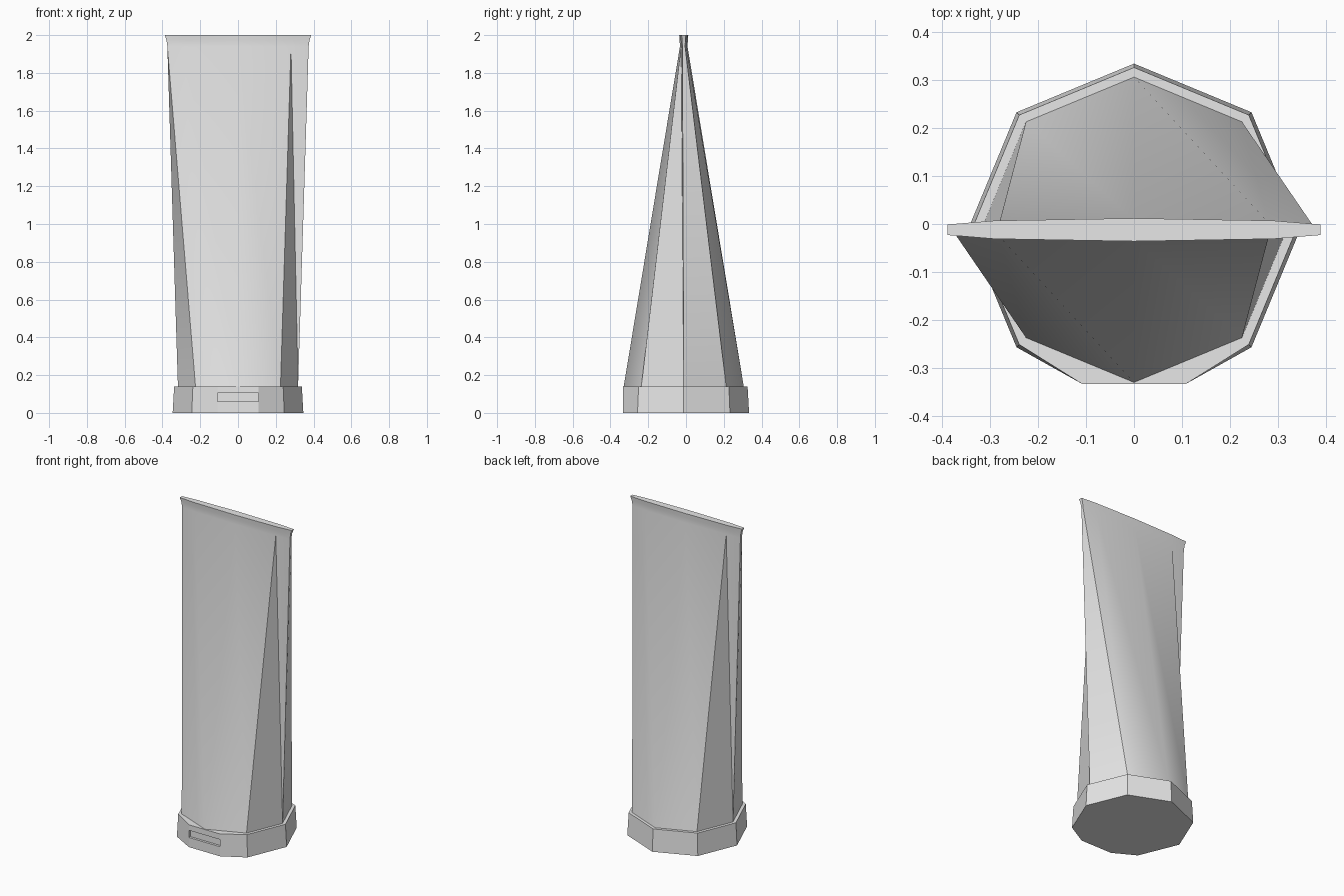
import bpy, bmesh, math

if "Cube" in bpy.data.objects:
    bpy.data.objects.remove(bpy.data.objects["Cube"], do_unlink=True)

CY = -0.012  # depth of the tube axis
FRONT = -0.333

grey = bpy.data.materials.new("plain_grey")
grey.use_nodes = True
grey.diffuse_color = (0.8, 0.8, 0.8, 1)
grey.node_tree.nodes["Principled BSDF"].inputs["Base Color"].default_value = (0.8, 0.8, 0.8, 1)


def finish(bm, name, angle):
    """Turn a bmesh into a named, shaded object."""
    bmesh.ops.remove_doubles(bm, verts=bm.verts, dist=0.0005)
    bmesh.ops.recalc_face_normals(bm, faces=bm.faces)
    mesh = bpy.data.meshes.new(name)
    bm.to_mesh(mesh)
    bm.free()
    mesh.materials.append(grey)
    obj = bpy.data.objects.new(name, mesh)
    bpy.context.collection.objects.link(obj)
    bpy.ops.object.select_all(action='DESELECT')
    obj.select_set(True)
    bpy.context.view_layer.objects.active = obj
    if angle:
        bpy.ops.object.shade_smooth_by_angle(angle=math.radians(angle))
    return obj


def octagon(radius):
    return [(radius * math.cos(i * math.pi / 4), CY + radius * math.sin(i * math.pi / 4))
            for i in range(8)]


def add_ring(bm, points, z):
    return [bm.verts.new((x, y, z)) for x, y in points]


# Screw-on cap: tapered octagon with its front corner cut flat
def cap_outline(radius):
    pts = octagon(radius)
    return pts[:6] + [(-0.108, FRONT), (0.108, FRONT)] + pts[7:]


bm = bmesh.new()
low = add_ring(bm, cap_outline(0.346), 0)
high = add_ring(bm, cap_outline(0.338), 0.14)
count = len(low)
sides = []
for i in range(count):
    j = (i + 1) % count
    sides.append(bm.faces.new((low[i], low[j], high[j], high[i])))
bm.faces.new(low[::-1])
bm.faces.new(high)

# Shallow slot in the flat front of the cap
slot = sides[6]
bmesh.ops.inset_individual(bm, faces=[slot], thickness=0.003)
for v in slot.verts:
    v.co.z = 0.06 if v.co.z < 0.07 else 0.105
pocket = bmesh.ops.extrude_discrete_faces(bm, faces=[slot])["faces"][0]
bmesh.ops.translate(bm, verts=pocket.verts, vec=(0, 0.015, 0))
finish(bm, "cap", 0)


# Squeezed tube: octagonal foot drawn up to a flat, slightly flared crimp
def crimp_outline(half_width, end, shoulder, middle):
    """Flat lens with squared ends, listed anticlockwise from the right end."""
    inner = half_width * 0.75
    half = [(half_width, -end), (half_width, end), (inner, shoulder),
            (0, middle), (-inner, shoulder)]
    return [(x, CY + y) for x, y in half] + [(-x, CY - y) for x, y in half]


foot = octagon(0.318)
foot = foot[:1] + foot[:5] + foot[4:]  # double the two end corners
bm = bmesh.new()
rings = [add_ring(bm, foot, 0.139),
         add_ring(bm, crimp_outline(0.374, 0.007, 0.014, 0.020), 1.94),
         add_ring(bm, crimp_outline(0.379, 0.009, 0.016, 0.022), 1.975),
         add_ring(bm, crimp_outline(0.388, 0.011, 0.019, 0.024), 2.0)]
for a, b in zip(rings, rings[1:]):
    for i in range(len(a)):
        j = (i + 1) % len(a)
        bm.faces.new((a[i], a[j], b[i]))
        bm.faces.new((a[j], b[j], b[i]))
bm.faces.new(rings[-1])
finish(bm, "tube_body", 50)
